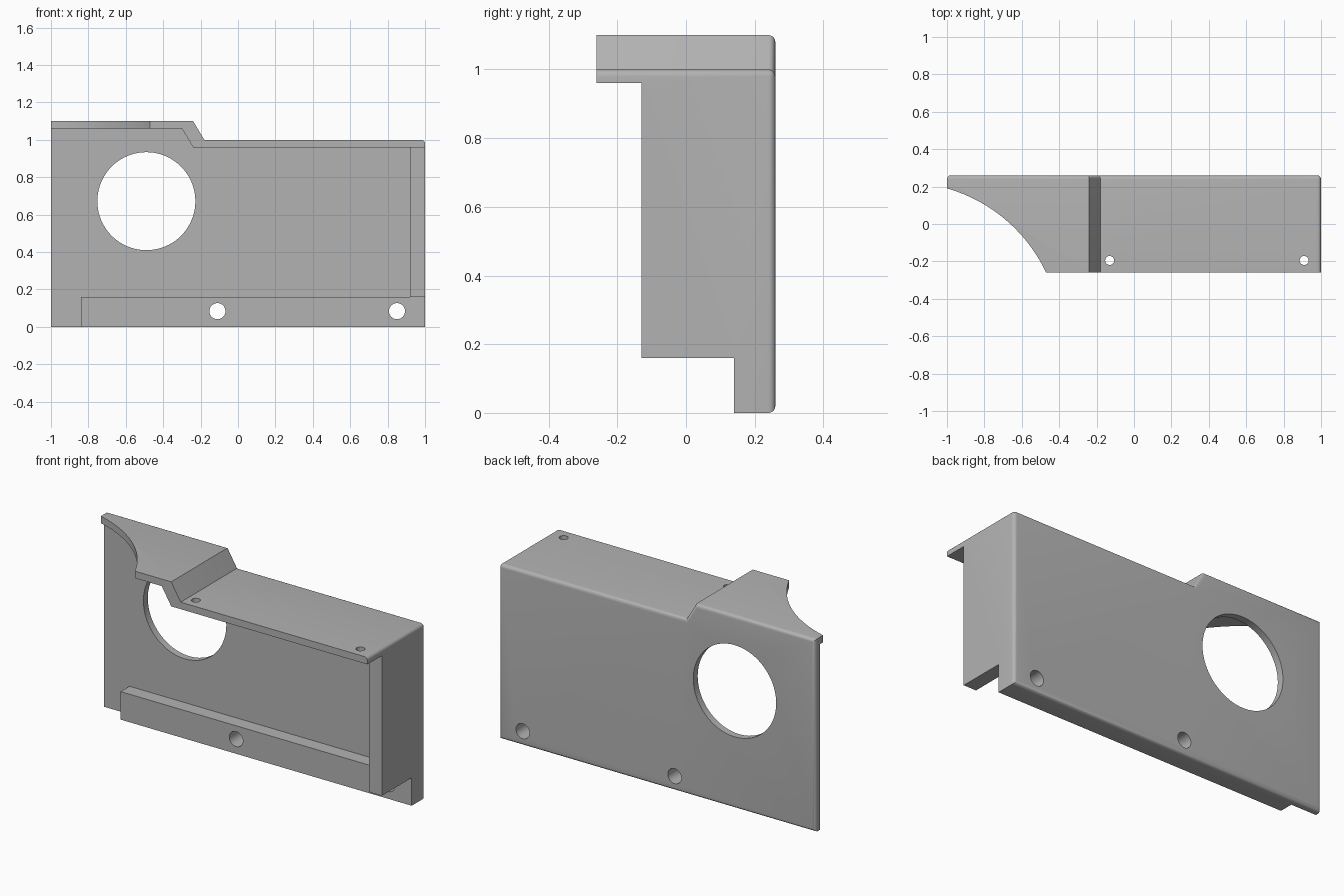
import bpy, bmesh, math
from mathutils import Vector, Matrix

if "Cube" in bpy.data.objects:
    bpy.data.objects.remove(bpy.data.objects["Cube"], do_unlink=True)

# Single grey finish
GREY = (0.45, 0.45, 0.45, 1)
grey = bpy.data.materials.new("plain grey")
grey.use_nodes = True
grey.diffuse_color = GREY
grey.node_tree.nodes["Principled BSDF"].inputs["Base Color"].default_value = GREY


def make_object(name, bm):
    bmesh.ops.recalc_face_normals(bm, faces=bm.faces)
    mesh = bpy.data.meshes.new(name)
    bm.to_mesh(mesh)
    bm.free()
    mesh.materials.append(grey)
    obj = bpy.data.objects.new(name, mesh)
    bpy.context.collection.objects.link(obj)
    return obj


def prism(profile, y0, y1):
    """Extrude an x-z profile along y."""
    bm = bmesh.new()
    face = bm.faces.new([bm.verts.new((x, y0, z)) for x, z in profile])
    new = bmesh.ops.extrude_face_region(bm, geom=[face])["geom"]
    verts = [g for g in new if isinstance(g, bmesh.types.BMVert)]
    bmesh.ops.translate(bm, verts=verts, vec=(0, y1 - y0, 0))
    return bm


def box_profile(x0, x1, z0, z1):
    return [(x0, z0), (x1, z0), (x1, z1), (x0, z1)]


def cylinder(center, radius, depth, axis, sides):
    bm = bmesh.new()
    turn = Matrix.Rotation(math.pi / 2, 4, "X") if axis == "Y" else Matrix()
    bmesh.ops.create_cone(bm, cap_ends=True, segments=sides, radius1=radius,
                          radius2=radius, depth=depth,
                          matrix=Matrix.Translation(center) @ turn)
    return bm


# Solid outer block, stepped along the top
BACK = 0.26
bm = prism([(-1, 0), (1, 0), (1, 1), (-0.18, 1), (-0.24, 1.1), (-1, 1.1)], -0.26, BACK)


def is_rounded(edge):
    on_back = all(v.co.y > BACK - 0.001 for v in edge.verts)
    top_corner = all((v.co - Vector((1, v.co.y, 1))).length < 0.001 for v in edge.verts)
    return on_back or top_corner


bmesh.ops.bevel(bm, geom=[e for e in bm.edges if is_rounded(e)], offset=0.02,
                segments=5, profile=0.5, affect="EDGES", clamp_overlap=True)
cover = make_object("cover_bracket", bm)

# Open front, leaving back plate, shelf, side wall and lower rail
cavity = [(-1.1, -0.1), (-0.84, -0.1), (-0.84, 0.16), (0.92, 0.16),
          (0.92, 0.96), (-0.24, 0.96), (-0.3, 1.06), (-1.1, 1.06)]
cutters = [
    ("cavity_cutter", prism(cavity, -0.4, 0.22)),
    ("rail_front_cutter", prism(box_profile(-1.1, 1.1, -0.1, 0.16), -0.4, 0.14)),
    ("wall_front_cutter", prism(box_profile(0.8, 1.1, -0.1, 0.96), -0.4, -0.13)),
    ("shelf_arc_cutter", cylinder((-1.232, -0.62, 1.1), 0.843, 0.2, "Z", 160)),
    ("large_hole_cutter", cylinder((-0.49, 0.672, 0)[0:1] + (0.24, 0.672), 0.262, 0.3, "Y", 80)),
]
# Screw holes through the rail and the shelf
for x in (-0.11, 0.85):
    cutters.append(("rail_hole_cutter", cylinder((x, 0.2, 0.084), 0.043, 0.4, "Y", 40)))
for x in (-0.13, 0.91):
    cutters.append(("shelf_hole_cutter", cylinder((x, -0.195, 1), 0.024, 0.2, "Z", 32)))

bpy.context.view_layer.objects.active = cover
cover.select_set(True)
for name, shape in cutters:
    cutter = make_object(name, shape)
    mod = cover.modifiers.new(name, "BOOLEAN")
    mod.operation = "DIFFERENCE"
    mod.solver = "EXACT"
    mod.object = cutter
    bpy.ops.object.modifier_apply(modifier=mod.name)
    bpy.data.objects.remove(cutter, do_unlink=True)

bpy.ops.object.shade_smooth_by_angle(angle=math.radians(30))
